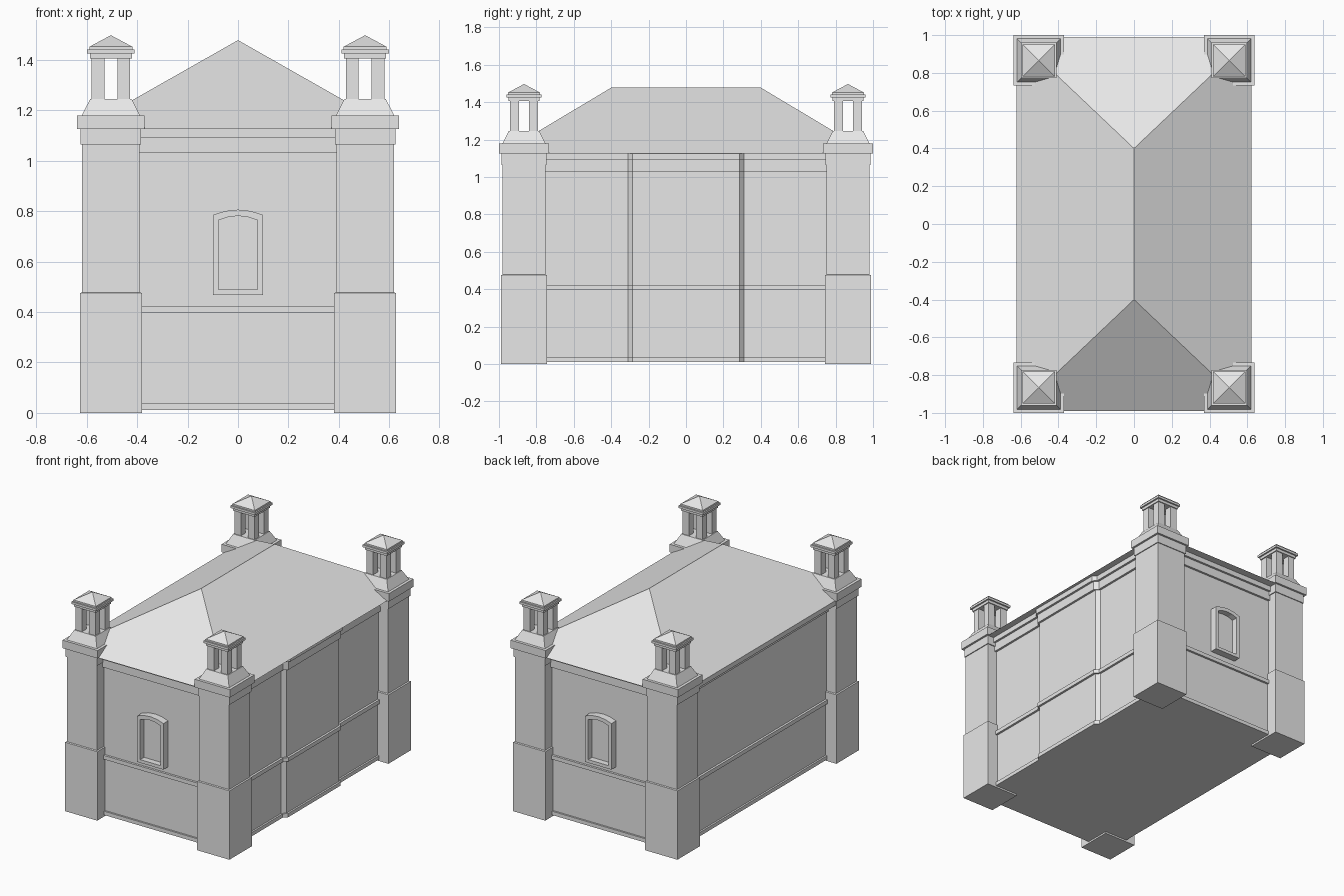
import bpy, bmesh

old = bpy.data.objects.get("Cube")
if old:
    bpy.data.objects.remove(old, do_unlink=True)

stone = bpy.data.materials.new("pale_grey_stone")
stone.use_nodes = True
COLOUR = (0.8, 0.8, 0.8, 1)
stone.diffuse_color = COLOUR
stone.node_tree.nodes["Principled BSDF"].inputs["Base Color"].default_value = COLOUR


def loft(name, rings):
    """Join equal-length rings of points into one capped solid."""
    bm = bmesh.new()
    loops = [[bm.verts.new(p) for p in ring] for ring in rings]
    n = len(loops[0])
    for a, b in zip(loops, loops[1:]):
        for i in range(n):
            j = (i + 1) % n
            bm.faces.new((a[i], a[j], b[j], b[i]))
    bm.faces.new(loops[0][::-1])
    bm.faces.new(loops[-1])
    bmesh.ops.remove_doubles(bm, verts=bm.verts, dist=0.0001)
    bmesh.ops.recalc_face_normals(bm, faces=bm.faces)
    mesh = bpy.data.meshes.new(name)
    bm.to_mesh(mesh)
    bm.free()
    mesh.materials.append(stone)
    obj = bpy.data.objects.new(name, mesh)
    bpy.context.collection.objects.link(obj)
    return obj


def rect(cx, cy, hx, hy, z):
    return [(cx + sx * hx, cy + sy * hy, z)
            for sx, sy in ((-1, -1), (1, -1), (1, 1), (-1, 1))]


# Walls: a plan with a shallow bay on one long side, swept up a moulded profile
WALL_X, WALL_Y, BAY = 0.545, 0.905, 0.025


def wall_ring(d, z):
    x, y = WALL_X + d, WALL_Y + d
    return [(-x, -y, z), (x, -y, z),
            (x, -0.31, z), (x + BAY, -0.285, z),
            (x + BAY, 0.285, z), (x, 0.31, z),
            (x, y, z), (-x, y, z)]


WALL_PROFILE = [(0.012, 0.012), (0.012, 0.038), (0, 0.038), (0, 0.397),
                (0.015, 0.397), (0.015, 0.424), (0, 0.424), (0, 1.03),
                (0.015, 1.03), (0.015, 1.09), (0.03, 1.09), (0.03, 1.128)]
loft("walls", [wall_ring(d, z) for d, z in WALL_PROFILE])

# Hipped roof and the fascia along the plain long side
loft("roof", [rect(0, 0, 0.622, 0.99, 1.125), rect(0, 0, 0, 0.4, 1.478)])
loft("side_fascia", [rect(-0.59, 0, 0.03, 0.8, z) for z in (1.09, 1.126)])


# Arched blind window at each end
def arch(half, bottom, side, rise, y, s):
    pts = [(-half, bottom), (half, bottom)]
    for k in (1, 0.5, 0, -0.5, -1):
        pts.append((half * k, side + rise * (1 - k * k)))
    return [(s * x, s * y, z) for x, z in pts]


for name, s in (("front", 1), ("back", -1)):
    outer, inner = (0.1, 0.467, 0.785, 0.021), (0.077, 0.489, 0.764, 0.017)
    front = -WALL_Y - 0.05
    loft(name + "_window", [arch(*outer, -WALL_Y + 0.01, s), arch(*outer, front, s),
                            arch(*inner, front, s), arch(*inner, -WALL_Y - 0.008, s)])

# Corner towers with open lanterns
SHAFT = [(0.123, 0), (0.123, 0.475), (0.114, 0.478), (0.114, 1.065),
         (0.12, 1.065), (0.12, 1.125), (0.134, 1.125), (0.134, 1.18),
         (0.115, 1.18), (0.082, 1.245)]
CAP = [(0.083, 1.406), (0.083, 1.425), (0.094, 1.425), (0.094, 1.441),
       (0.085, 1.441), (0.085, 1.452), (0, 1.497)]


def square_stack(name, cx, cy, profile):
    return loft(name, [rect(cx, cy, h, h, z) for h, z in profile[:-1]]
                + [rect(cx, cy, max(profile[-1][0], 0.001), max(profile[-1][0], 0.001),
                        profile[-1][1])])


for side, sx in (("left", 1), ("right", -1)):
    for end, sy in (("front", -1), ("back", 1)):
        cx, cy = sx * 0.504, sy * 0.866
        tag = end + "_" + side
        square_stack(tag + "_tower", cx, cy, SHAFT)
        square_stack(tag + "_lantern_cap", cx, cy, CAP)
        for i, (px, py) in enumerate(((-1, -1), (1, -1), (1, 1), (-1, 1))):
            square_stack(f"{tag}_lantern_post_{i + 1}", cx + px * 0.051, cy + py * 0.051,
                         [(0.025, 1.24), (0.025, 1.41)])
